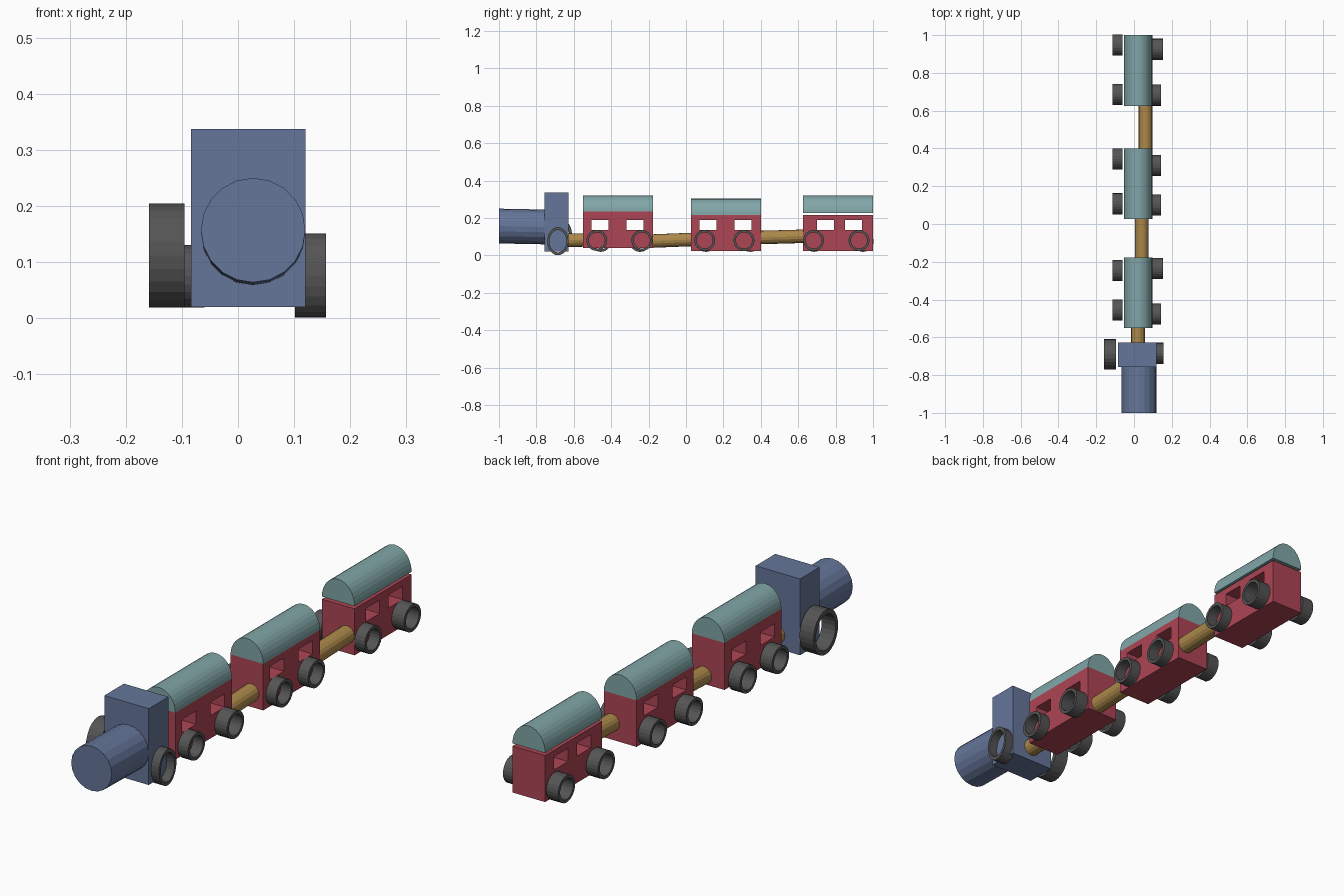
import bpy
from math import sin, cos, pi
from mathutils import Vector

if "Cube" in bpy.data.objects:
    bpy.data.objects.remove(bpy.data.objects["Cube"])


def material(name, rgb):
    m = bpy.data.materials.new(name)
    m.diffuse_color = (*rgb, 1)
    m.use_nodes = True
    m.node_tree.nodes["Principled BSDF"].inputs["Base Color"].default_value = m.diffuse_color
    return m


BLUE = material("blue", (0.13, 0.18, 0.32))
RED = material("red", (0.42, 0.06, 0.09))
TEAL = material("teal", (0.22, 0.38, 0.39))
TAN = material("tan", (0.42, 0.25, 0.07))
DARK = material("dark", (0.09, 0.09, 0.09))


def make(name, verts, faces, mat=None):
    me = bpy.data.meshes.new(name)
    me.from_pydata(verts, [], faces)
    me.update()
    if mat:
        me.materials.append(mat)
    ob = bpy.data.objects.new(name, me)
    bpy.context.collection.objects.link(ob)
    return ob


def box(name, lo, hi, mat=None):
    v = [(x, y, z) for x in (lo[0], hi[0]) for y in (lo[1], hi[1]) for z in (lo[2], hi[2])]
    f = [(0, 1, 3, 2), (4, 6, 7, 5), (0, 4, 5, 1), (2, 3, 7, 6), (0, 2, 6, 4), (1, 5, 7, 3)]
    return make(name, v, f, mat)


def prism(name, front, back, mat):
    """Solid between two matching outlines, counter-clockwise seen from -y."""
    n = len(front)
    f = [tuple(range(n)), tuple(reversed(range(n, 2 * n)))]
    f += [((i + 1) % n, i, n + i, n + (i + 1) % n) for i in range(n)]
    return make(name, front + back, f, mat)


def rod(name, a, b, r, n, mat):
    def ring(c):
        return [Vector(c) + Vector((r * cos(2 * pi * i / n), 0, r * sin(2 * pi * i / n)))
                for i in range(n)]
    return prism(name, ring(a), ring(b), mat)


def wheel(name, x0, x1, y, z, ry, rz, inner=0.77, n=24):
    """Open ring with its axle along x."""
    loops = [(x0, 1), (x1, 1), (x1, inner), (x0, inner)]
    v = [(x, y + s * ry * cos(2 * pi * i / n), z + s * rz * sin(2 * pi * i / n))
         for x, s in loops for i in range(n)]
    f = [(k * n + i, k * n + (i + 1) % n, (k + 1) % 4 * n + (i + 1) % n, (k + 1) % 4 * n + i)
         for k in range(4) for i in range(n)]
    f = [tuple(reversed(q)) for q in f]
    return make(name, v, f, DARK)


# Engine: boiler, cab and two unequal wheels
rod("boiler", (0.027, -1.0, 0.157), (0.027, -0.74, 0.152), 0.093, 20, BLUE)
box("cab", (-0.084, -0.757, 0.02), (0.12, -0.628, 0.337), BLUE)
wheel("engine_wheel_left", -0.159, -0.095, -0.69, 0.112, 0.081, 0.0925, 0.8)
wheel("engine_wheel_right", 0.102, 0.157, -0.685, 0.076, 0.057, 0.075, 0.8)

# Carriages: y range, body z range, roof z range, window starts, wheel y (right, left)
X0, X1 = -0.053, 0.097
CARS = [
    (-0.55, -0.177, 0.04, 0.235, 0.235, 0.32, (-0.505, -0.318), (-0.477, -0.236), (-0.456, -0.246)),
    (0.027, 0.40, 0.024, 0.217, 0.217, 0.303, (0.072, 0.26), (0.10, 0.31), (0.107, 0.345)),
    (0.626, 1.0, 0.024, 0.217, 0.228, 0.32, (0.70, 0.85), (0.682, 0.925), (0.686, 0.947)),
]
for c, (y0, y1, z0, z1, r0, r1, windows, right, left) in enumerate(CARS, 1):
    body = box(f"carriage_{c}_body", (X0, y0, z0), (X1, y1, z1), RED)
    # Windows cut right through the body
    for w, wy in enumerate(windows, 1):
        cutter = box(f"carriage_{c}_window_cutter_{w}", (X0 - 0.1, wy, 0.135),
                     (X1 + 0.1, wy + 0.091, 0.19), RED)
        cutter.hide_render = True
        cutter.hide_viewport = True
        mod = body.modifiers.new(f"window_{w}", 'BOOLEAN')
        mod.operation = 'DIFFERENCE'
        mod.solver = 'EXACT'
        mod.object = cutter
    # Barrel roof
    mid, half = (X0 + X1) / 2, (X1 - X0) / 2
    arc = [(mid + half * cos(pi * i / 16), r0 + (r1 - r0) * sin(pi * i / 16)) for i in range(17)]
    prism(f"carriage_{c}_roof", [Vector((x, y0, z)) for x, z in arc],
          [Vector((x, y1, z)) for x, z in arc], TEAL)
    # Wheels
    for i, end in enumerate(("front", "rear")):
        out = 0.154 if (c, i) in ((1, 1), (3, 1)) else 0.144
        wheel(f"carriage_{c}_wheel_{end}_right", X1, out, right[i], 0.08, 0.056, 0.056)
        wheel(f"carriage_{c}_wheel_{end}_left", -0.115, -0.06, left[i], 0.075, 0.056, 0.056)

# Coupling rods
rod("coupling_1", (0.021, -0.65, 0.08), (0.021, -0.53, 0.083), 0.036, 16, TAN)
rod("coupling_2", (0.042, -0.20, 0.076), (0.042, 0.05, 0.086), 0.036, 16, TAN)
rod("coupling_3", (0.061, 0.37, 0.095), (0.061, 0.65, 0.103), 0.036, 16, TAN)
